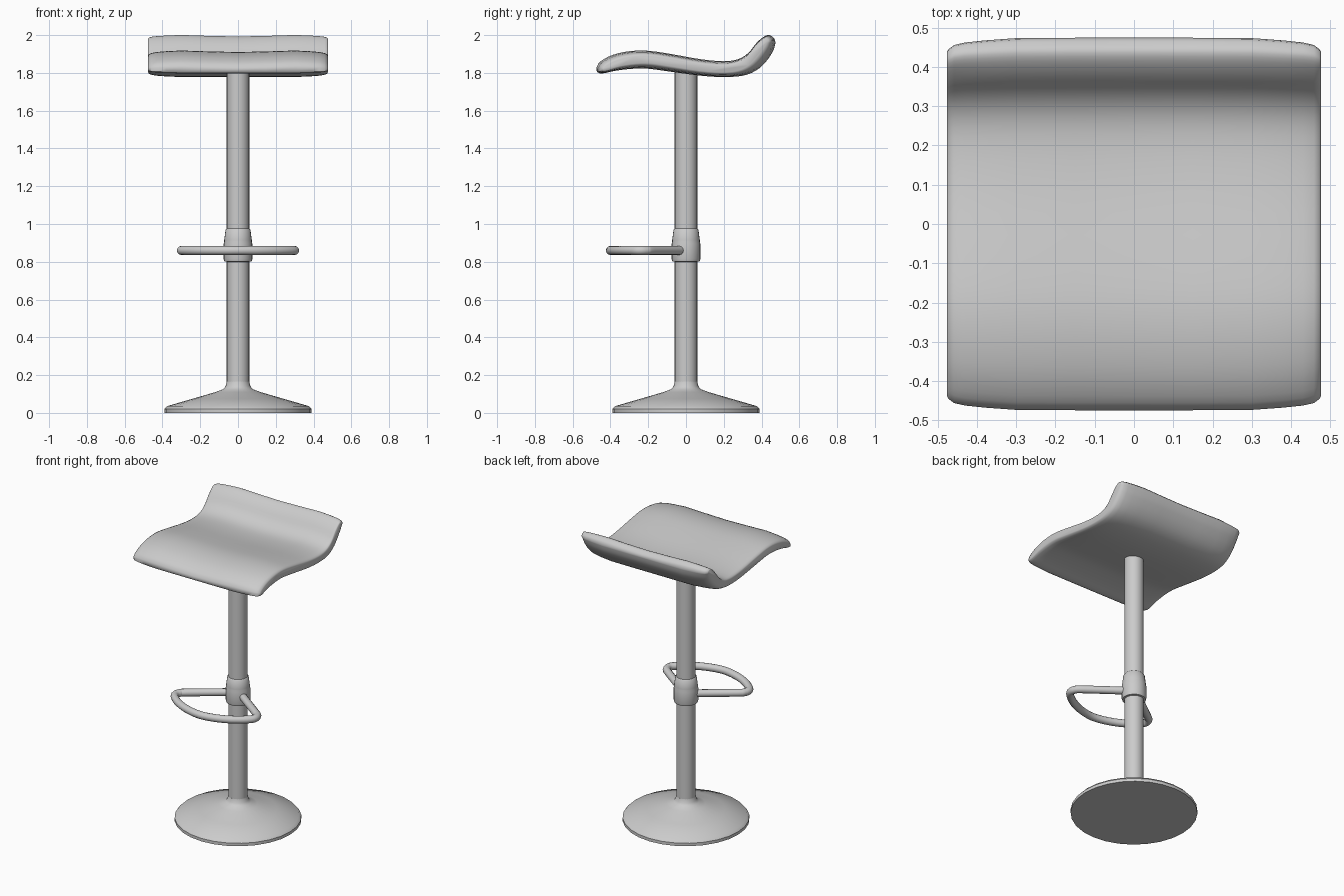
import bpy, bmesh, math
from mathutils import Vector

cube = bpy.data.objects.get("Cube")
if cube:
    bpy.data.objects.remove(cube)

grey = bpy.data.materials.new("light_grey")
grey.use_nodes = True
grey.diffuse_color = (0.6, 0.6, 0.6, 1)
grey.node_tree.nodes["Principled BSDF"].inputs["Base Color"].default_value = (0.6, 0.6, 0.6, 1)


def finish(bm, name, angle=40):
    bmesh.ops.recalc_face_normals(bm, faces=bm.faces[:])
    mesh = bpy.data.meshes.new(name)
    bm.to_mesh(mesh)
    bm.free()
    mesh.materials.append(grey)
    ob = bpy.data.objects.new(name, mesh)
    bpy.context.collection.objects.link(ob)
    bpy.ops.object.select_all(action='DESELECT')
    ob.select_set(True)
    bpy.context.view_layer.objects.active = ob
    bpy.ops.object.shade_smooth_by_angle(angle=math.radians(angle))
    return ob


def loft(name, rings, angle=40):
    """Skin a list of closed rings and cap both ends."""
    bm = bmesh.new()
    loops = [[bm.verts.new(p) for p in ring] for ring in rings]
    n = len(loops[0])
    for a, b in zip(loops, loops[1:]):
        for i in range(n):
            j = (i + 1) % n
            bm.faces.new((a[i], a[j], b[j], b[i]))
    bm.faces.new(loops[0])
    bm.faces.new(loops[-1])
    return finish(bm, name, angle)


def lathe(name, profile, sides=24):
    step = 2 * math.pi / sides
    return loft(name, [[(r * math.cos(i * step), r * math.sin(i * step), z)
                        for i in range(sides)] for r, z in profile])


def spline(pts, steps=3):
    """Catmull-Rom curve through the points."""
    pts = [Vector(p) for p in pts]
    pad = [pts[0]] + pts + [pts[-1]]
    out = []
    for a, b, c, d in zip(pad, pad[1:], pad[2:], pad[3:]):
        for k in range(steps):
            t = k / steps
            out.append(0.5 * (2 * b + (c - a) * t + (2 * a - 5 * b + 4 * c - d) * t ** 2
                              + (3 * b - a - 3 * c + d) * t ** 3))
    return out + [pts[-1]]


# Base, column and collar
lathe("base", [(0.39, 0), (0.39, 0.02), (0.375, 0.036), (0.24, 0.075), (0.12, 0.11),
               (0.08, 0.125), (0.066, 0.14), (0.06, 0.165)], 28)
lathe("column", [(0.06, 0.1), (0.06, 1.83)])
lathe("collar", [(0.06, 0.8), (0.072, 0.802), (0.076, 0.815), (0.076, 0.895), (0.073, 0.908),
                 (0.073, 0.915), (0.066, 0.97), (0.06, 0.976)])

# Footrest: a bent tube, mirrored about the centre
half = [(0.05, -0.025), (0.26, -0.18), (0.29, -0.208), (0.3, -0.24), (0.285, -0.272),
        (0.23, -0.32), (0.16, -0.36), (0.08, -0.388), (0, -0.4)]
path = spline(half + [(-x, y) for x, y in half[-2::-1]])
rings = []
for i, p in enumerate(path):
    d = (path[min(i + 1, len(path) - 1)] - path[max(i - 1, 0)]).normalized()
    side = Vector((-d.y, d.x, 0))
    rings.append([Vector((p.x, p.y, 0.86)) + 0.024 * (side * math.cos(a) + Vector((0, 0, 1)) * math.sin(a))
                  for a in (k * math.pi / 6 for k in range(12))])
loft("footrest", rings)

# Seat: a wavy section lofted sideways, thinner and shorter at the ends
top = [(-0.474, 1.83), (-0.455, 1.86), (-0.39, 1.895), (-0.3, 1.915), (-0.2, 1.917), (-0.08, 1.9),
       (0.08, 1.872), (0.2, 1.862), (0.275, 1.872), (0.33, 1.905), (0.375, 1.96), (0.415, 1.993),
       (0.445, 2.0), (0.47, 1.98)]
bottom = [(-0.472, 1.805), (-0.445, 1.797), (-0.37, 1.812), (-0.28, 1.822), (-0.2, 1.822), (-0.08, 1.806),
          (0.08, 1.785), (0.2, 1.778), (0.3, 1.785), (0.37, 1.812), (0.42, 1.855), (0.455, 1.905),
          (0.468, 1.935), (0.474, 1.96)]
top, bottom = spline(top), spline(bottom)
# (x, length scale, thickness scale, drop)
stations = [(0, 1, 1, 0.008), (0.15, 1, 1, 0.005), (0.3, 0.998, 1, 0), (0.38, 0.986, 0.92, 0),
            (0.43, 0.975, 0.83, 0), (0.458, 0.962, 0.72, 0), (0.472, 0.94, 0.58, 0), (0.476, 0.925, 0.4, 0)]
stations = [(-x, *rest) for x, *rest in stations[:0:-1]] + stations


def section(x, length, thick, drop):
    up, low = [], []
    for t, b in zip(top, bottom):
        mid = (t + b) / 2
        for p, out in ((t, up), (b, low)):
            q = mid + (p - mid) * thick
            out.append((x, q.x * length, q.y - (drop if p is t else 0)))
    return up + low[::-1]


loft("seat", [section(*s) for s in stations], 60)
